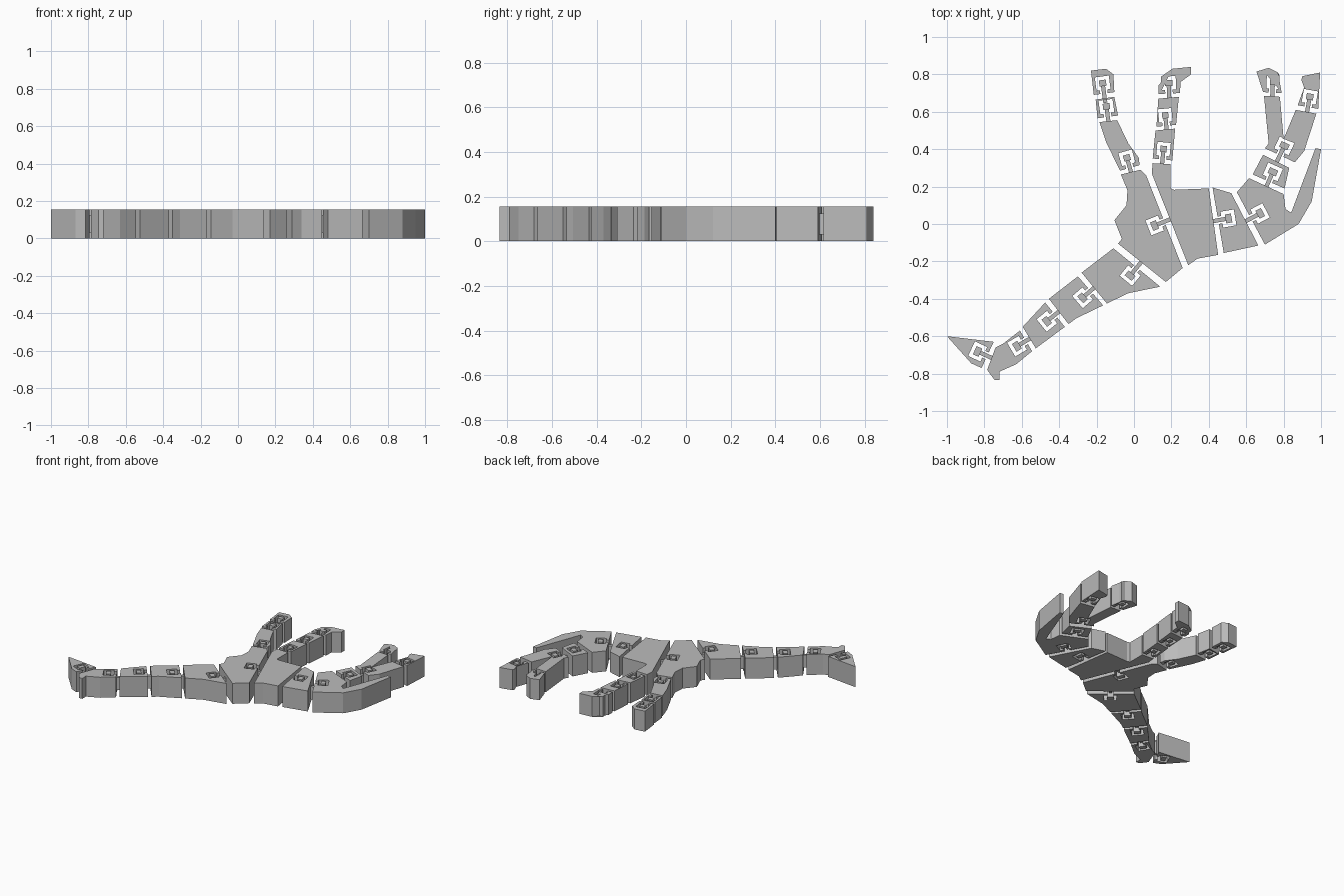
import bpy
import bmesh
from mathutils import Vector

HEIGHT = 0.155
UNIT = 0.01  # outlines are written in hundredths

cube = bpy.data.objects.get("Cube")
if cube:
    bpy.data.objects.remove(cube, do_unlink=True)

plastic = bpy.data.materials.new("light grey plastic")
plastic.use_nodes = True
plastic.diffuse_color = (0.5, 0.5, 0.5, 1)
shader = next(n for n in plastic.node_tree.nodes if n.type == 'BSDF_PRINCIPLED')
shader.inputs["Base Color"].default_value = plastic.diffuse_color


def prism(name, outline, bottom=0.0, top=HEIGHT):
    """Extrude a flat outline into a solid slab."""
    bm = bmesh.new()
    face = bm.faces.new([bm.verts.new((p.x, p.y, bottom)) for p in outline])
    raised = bmesh.ops.extrude_face_region(bm, geom=[face])["geom"]
    moved = [g for g in raised if isinstance(g, bmesh.types.BMVert)]
    bmesh.ops.translate(bm, verts=moved, vec=(0, 0, top - bottom))
    bmesh.ops.recalc_face_normals(bm, faces=bm.faces[:])
    caps = [f for f in bm.faces if len(f.verts) > 4]
    bmesh.ops.triangulate(bm, faces=caps)
    mesh = bpy.data.meshes.new(name)
    bm.to_mesh(mesh)
    bm.free()
    mesh.materials.append(plastic)
    obj = bpy.data.objects.new(name, mesh)
    bpy.context.collection.objects.link(obj)
    return obj


def segment(name, *points, jointed=True):
    """Build one body segment. Its first edge holds the socket of the joint,
    and the matching tab belongs to the neighbouring segment."""
    outline = [Vector(p) * UNIT for p in points]
    if not jointed:
        return prism(name, outline)

    # Local frame of the joint edge: along it, and into the segment
    start, end = outline[:2]
    middle = (start + end) / 2
    along = (end - start).normalized()
    inward = Vector((-along.y, along.x))
    centre = sum(outline, Vector((0, 0))) / len(outline)
    if inward.dot(centre - middle) < 0:
        inward = -inward

    def place(side, depth):
        return middle + along * side + inward * depth

    def box(half, near, far):
        return [place(-half, near), place(half, near),
                place(half, far), place(-half, far)]

    # Socket: narrow mouth opening into a wider pocket
    pocket = min(0.043, 0.34 * (end - start).length)
    mouth, lip, back = 0.02, 0.02, 0.092
    socket = [(-mouth, 0), (-mouth, lip), (-pocket, lip), (-pocket, back),
              (pocket, back), (pocket, lip), (mouth, lip), (mouth, 0)]
    notch = [place(side, depth) for side, depth in socket]
    prism(name, [start] + notch + outline[1:])

    # Tab: full-height head on a recessed neck
    prism(name + "_joint_head", box(pocket - 0.019, 0.04, 0.073))
    prism(name + "_joint_neck", box(0.011, -0.05, 0.05), 0.03, HEIGHT - 0.03)


# Body
segment("middle_torso",
        (9.5, 27), (10, 32.5), (19.5, 32), (19.5, 19), (21.5, 18.3), (40, 19),
        (45, -16.5), (34, -18.5), (29, -22), jointed=False)
segment("rear_torso",
        (6.5, 26), (26, -23.5), (17, -31), (-8.5, -10.5), (-6.5, -8),
        (-10.5, 2), (-4, 10), (-3.5, 18), (-7, 26.5), (3.5, 29))
segment("chest",
        (42, 19.5), (48, -15.5), (66.5, -11.5), (52, 16.5))
segment("shoulder_and_long_blade",
        (55, 17), (70, -11), (88, 0), (95, 12), (100, 40), (97, 40.5),
        (84, 6), (81, 8), (80, 16), (61.5, 24.5))

# Tail
segment("tail_base",
        (-11, -13), (14, -33.5), (-3, -37), (-14.5, -42.5), (-28, -26))
segment("tail_upper",
        (-30, -28), (-16.5, -43.5), (-31, -50.5), (-35, -53.5), (-45.5, -40))
segment("tail_middle",
        (-47.5, -42), (-37, -55), (-52.5, -66.5), (-59.5, -55))
segment("tail_lower",
        (-61, -57), (-54.5, -68), (-63, -75), (-72, -79), (-72, -83.5),
        (-74.5, -83.5), (-78.5, -78), (-74, -66), (-70, -64))
segment("tail_tip",
        (-75.5, -64), (-81.5, -77), (-87, -74.5), (-100, -60), (-75, -63))

# Left-hand limb
segment("outer_limb_base",
        (-7.5, 28.5), (3, 31.5), (2.5, 35.5), (-3, 43), (-9, 55.5),
        (-18.5, 54.5), (-15, 44))
segment("outer_limb_middle",
        (-19.5, 56.5), (-8.5, 58), (-10.5, 68), (-20.5, 66.5))
segment("outer_limb_tip",
        (-21.5, 69), (-10.5, 70.5), (-11, 80), (-15, 83), (-23, 82))

# Inner limb
segment("inner_limb_base",
        (10, 35), (20.5, 34), (22, 51), (11.5, 50))
segment("inner_limb_middle",
        (12, 52), (22.5, 53), (24, 68), (13, 67))
segment("inner_limb_tip",
        (13, 69.5), (24.5, 70), (25, 76), (30.5, 80), (30.5, 84),
        (20.5, 83), (13, 74))

# Forked limb
segment("fork_base",
        (63.5, 26.5), (80.5, 19), (83, 30), (69, 37))
segment("fork",
        (70, 40.5), (86, 33), (91, 39), (97.5, 59), (86.5, 61),
        (80, 45.5), (78, 68), (69.5, 68.5), (72, 43))
segment("fork_inner_tip",
        (69, 70.5), (79, 70), (77, 81), (72, 83.5), (65.5, 81.5))
segment("fork_outer_tip",
        (87.5, 63.5), (98.5, 61.5), (99.5, 81), (90, 79), (89.5, 77),
        (91, 73))
